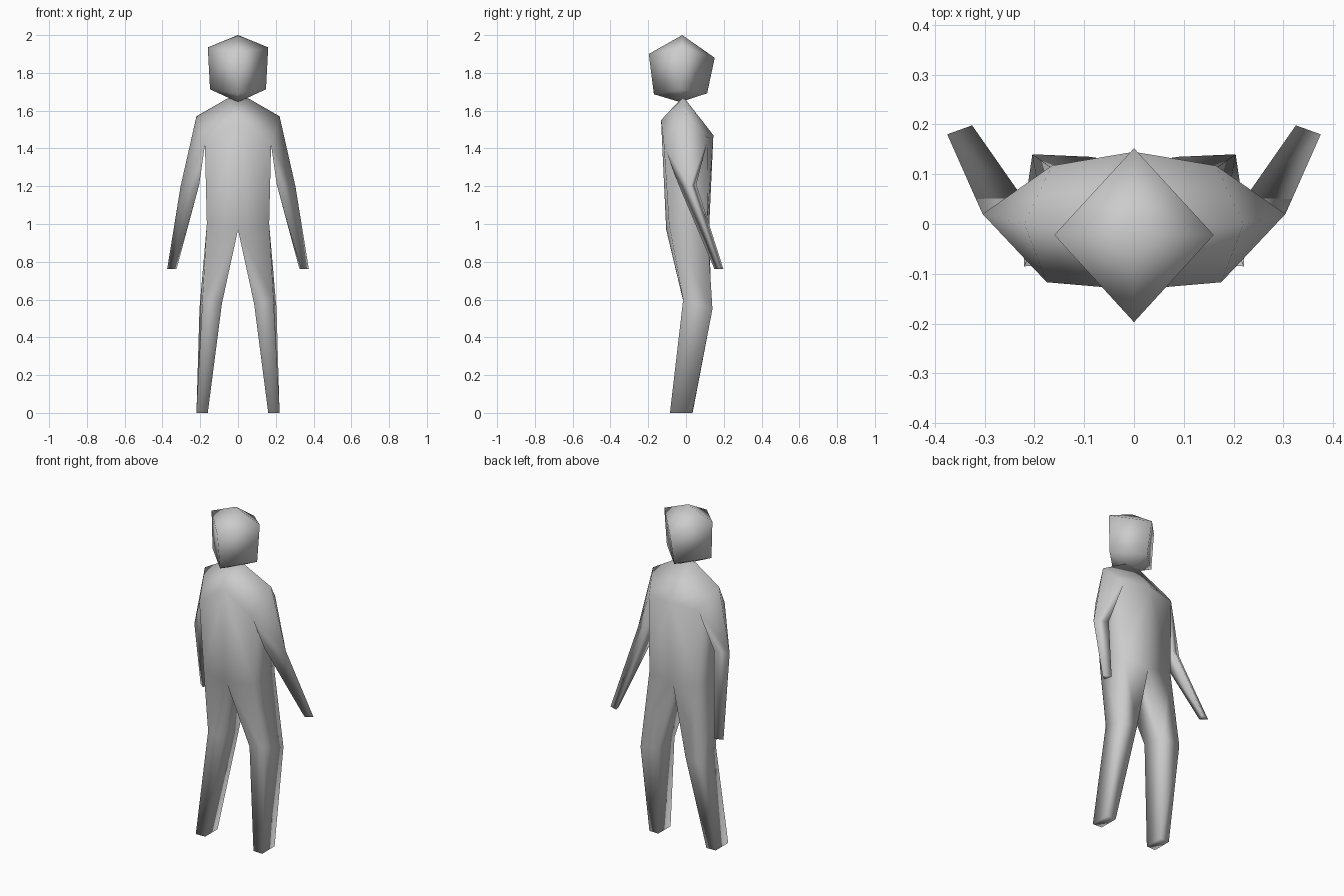
import bpy, bmesh

if "Cube" in bpy.data.objects:
    bpy.data.objects.remove(bpy.data.objects["Cube"])


def make_part(name, points, faces):
    """Right half of a part from named points, mirrored across x = 0."""
    bm = bmesh.new()
    verts = {k: bm.verts.new(p) for k, p in points.items()}
    for f in faces:
        bm.faces.new([verts[k] for k in f.split()])
    bmesh.ops.recalc_face_normals(bm, faces=bm.faces)
    # mirror the half and weld the centre line
    geom = bm.verts[:] + bm.edges[:] + bm.faces[:]
    bmesh.ops.mirror(bm, geom=geom, axis='X', merge_dist=0.0005)
    bmesh.ops.remove_doubles(bm, verts=bm.verts, dist=0.0005)
    bmesh.ops.recalc_face_normals(bm, faces=bm.faces)
    for f in bm.faces:
        f.smooth = True
    mesh = bpy.data.meshes.new(name)
    bm.to_mesh(mesh)
    bm.free()
    obj = bpy.data.objects.new(name, mesh)
    bpy.context.collection.objects.link(obj)
    return obj


def tube(a, b):
    """Side faces joining two rings given as space separated names."""
    a, b = a.split(), b.split()
    n = len(a)
    return [f"{a[i]} {a[(i + 1) % n]} {b[(i + 1) % n]} {b[i]}" for i in range(n)]


# Head: a diamond-plan block with pointed top and bottom
make_part("head", {
    "top": (0, -0.02, 2.0), "bot": (0, -0.03, 1.645),
    "uf": (0, -0.197, 1.90), "us": (0.16, -0.022, 1.935), "ub": (0, 0.152, 1.88),
    "lf": (0, -0.17, 1.687), "ls": (0.148, -0.03, 1.713), "lb": (0, 0.112, 1.692),
}, ["top uf us", "top us ub", "uf lf ls us", "us ls lb ub", "lf bot ls", "ls bot lb"])

# Body: torso, arms and legs as one continuous skin
body = {
    # neck, chest, shoulder and armpits
    "n0": (0, -0.015, 1.675), "n": (0.055, -0.015, 1.665),
    "cf": (0, -0.132, 1.55), "cb": (0, 0.145, 1.47),
    "s": (0.22, 0.0, 1.57),
    "af": (0.175, -0.117, 1.42), "ab": (0.165, 0.117, 1.455),
    # elbow and wrist
    "eo": (0.304, 0.02, 1.20), "ef": (0.205, -0.04, 1.21), "eb": (0.225, 0.055, 1.21),
    "wo": (0.375, 0.18, 0.762), "wf": (0.338, 0.15, 0.762), "wb": (0.325, 0.198, 0.762),
    # hips
    "h0f": (0, -0.105, 0.97), "hf": (0.165, -0.09, 1.0),
    "hb": (0.165, 0.112, 1.0), "h0b": (0, 0.122, 0.97),
    # knee
    "kfi": (0.085, -0.012, 0.58), "kfo": (0.188, -0.015, 0.60),
    "kbo": (0.204, 0.14, 0.55), "kbi": (0.09, 0.135, 0.57),
    # foot
    "ffi": (0.16, -0.082, 0), "ffo": (0.221, -0.085, 0),
    "fbo": (0.22, 0.033, 0), "fbi": (0.16, 0.035, 0),
}
faces = ["cf n0 n", "cf n s af", "cb n0 n", "cb n s ab",
         "cf af hf h0f", "af ab hb hf", "cb ab hb h0b",
         "af s eo ef", "ab s eo eb", "af ef eb ab"]
faces += tube("eo ef eb", "wo wf wb") + ["wo wf wb"]
faces += tube("h0f hf hb h0b", "kfi kfo kbo kbi")
faces += tube("kfi kfo kbo kbi", "ffi ffo fbo fbi") + ["ffi ffo fbo fbi"]
make_part("body", body, faces)
